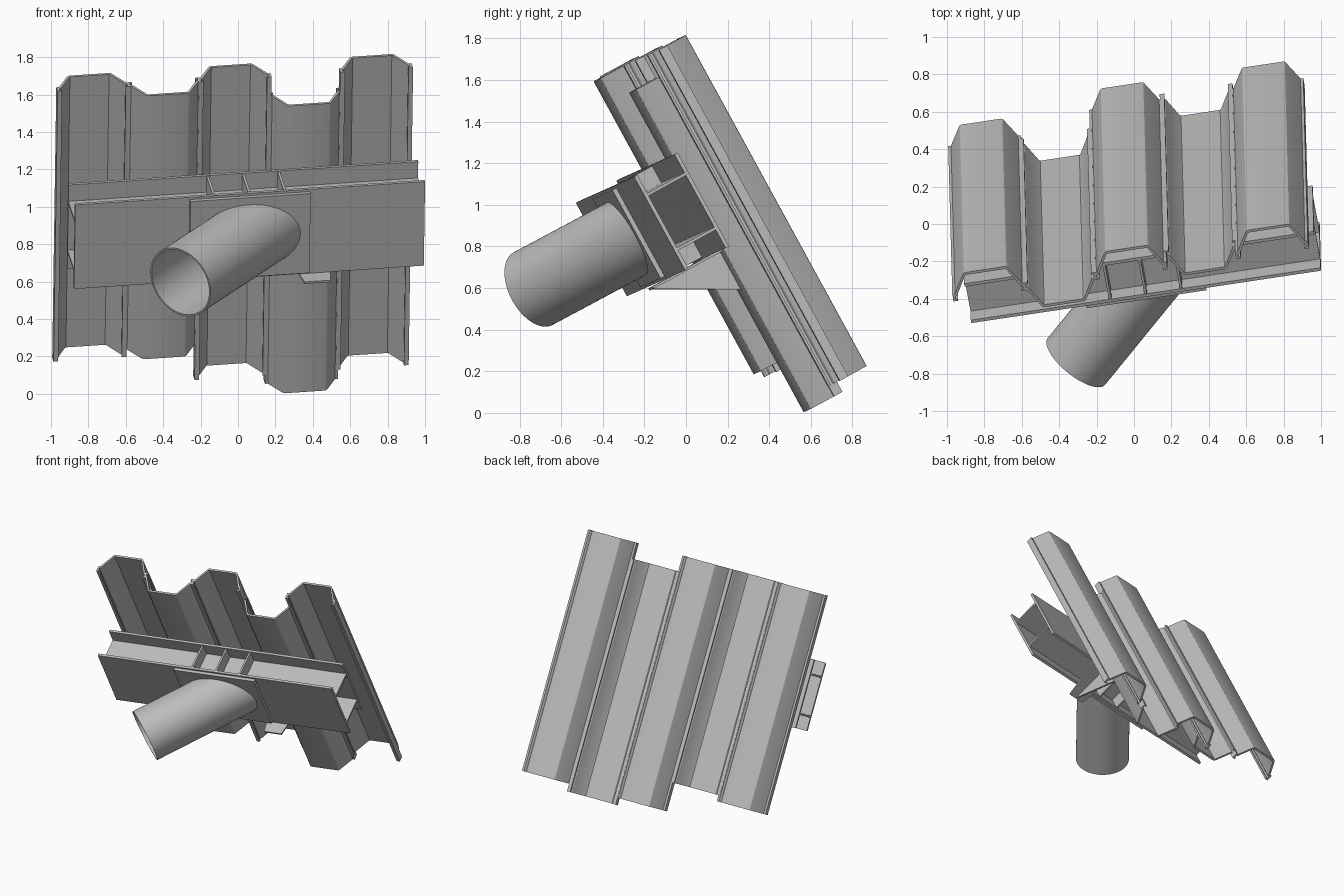
import bpy, bmesh, math
from mathutils import Matrix, Vector

cube = bpy.data.objects.get("Cube")
if cube:
    bpy.data.objects.remove(cube, do_unlink=True)

# Single steel colour
steel = bpy.data.materials.new("grey_steel")
steel.use_nodes = True
steel.diffuse_color = (0.5, 0.5, 0.5, 1)
steel.node_tree.nodes["Principled BSDF"].inputs["Base Color"].default_value = (0.5, 0.5, 0.5, 1)

# Tilted frame: local x along the wall, y up the piles, z out towards the strut
ALONG = Vector((0.9868, 0.1478, 0.0660)).normalized()
UP = Vector((0.013, -0.4796, 0.8774))
UP = (UP - ALONG * UP.dot(ALONG)).normalized()
FRAME = Matrix((ALONG, UP, ALONG.cross(UP))).transposed().to_4x4()


def finish(name, bm):
    bmesh.ops.recalc_face_normals(bm, faces=bm.faces)
    mesh = bpy.data.meshes.new(name)
    bm.to_mesh(mesh)
    bm.free()
    mesh.materials.append(steel)
    for p in mesh.polygons:
        p.use_smooth = True
    mesh.set_sharp_from_angle(angle=math.radians(25))
    obj = bpy.data.objects.new(name, mesh)
    bpy.context.collection.objects.link(obj)
    obj.matrix_world = FRAME
    return obj


def box(name, x, y, z):
    bm = bmesh.new()
    size = [b - a for a, b in (x, y, z)]
    mid = [(a + b) / 2 for a, b in (x, y, z)]
    bmesh.ops.create_cube(bm, size=1, matrix=Matrix.Translation(mid) @ Matrix.Diagonal((*size, 1)))
    return finish(name, bm)


def extrude(name, points, offset):
    bm = bmesh.new()
    face = bm.faces.new([bm.verts.new(p) for p in points])
    new = bmesh.ops.extrude_face_region(bm, geom=[face])["geom"]
    bmesh.ops.translate(bm, vec=offset, verts=[v for v in new if isinstance(v, bmesh.types.BMVert)])
    return finish(name, bm)


# Sheet piles: trough profiles alternating back and front, with hooked edges
PITCH, WALL_Z = 0.383, -0.590
half = [(0.0, 0.140), (0.104, 0.140), (0.111, 0.137), (0.116, 0.131), (0.176, 0.018),
        (0.176, -0.022), (0.188, -0.022), (0.190, 0.020),
        (0.128, 0.125), (0.119, 0.121)]
outer = [(0.106, 0.140), (0.115, 0.137), (0.121, 0.130), (0.182, 0.022), (0.197, 0.022),
         (0.197, -0.024), (0.172, -0.024), (0.172, -0.012), (0.184, -0.012), (0.184, 0.002),
         (0.172, 0.010), (0.112, 0.120), (0.106, 0.125)]
section = outer + [(-x, z) for x, z in reversed(outer)]
spans = [(-0.043, 1.605), (0.0, 1.605), (-0.212, 1.605), (-0.265, 1.485), (-0.208, 1.605)]
for i, (low, high) in enumerate(spans):
    side = -1 if i % 2 == 0 else 1
    cx = 0.057 + (i - 2) * PITCH
    pts = [(cx + x, low, WALL_Z + side * z) for x, z in section]
    extrude(f"sheet_pile_{i + 1}", pts, (0, high - low, 0))

# Waling beam: two flanges and two webs
MID, X0, X1 = 0.8725, -0.870, 1.025
FRONT, REAR = -0.162, -0.405
box("front_flange", (X0, X1), (MID - 0.256, MID + 0.256), (FRONT - 0.018, FRONT))
box("rear_flange", (X0, X1), (MID - 0.256, MID + 0.256), (REAR, REAR + 0.018))
for name, s in (("upper", 1), ("lower", -1)):
    def band(a, b):
        return tuple(sorted((MID + s * a, MID + s * b)))
    box(name + "_web", (X0, X1), band(0.142, 0.156), (REAR + 0.018, FRONT - 0.018))
    # Stiffener ribs behind the strut
    for k in (-1, 0, 1):
        x = 0.077 + k * 0.192
        box(f"{name}_stiffener_{k + 2}", (x - 0.007, x + 0.007), band(0.156, 0.250),
            (REAR + 0.018, FRONT - 0.018))

# Bearing plate on the front flange
PLATE = FRONT + 0.022
box("bearing_plate", (-0.25, 0.402), (MID - 0.242, MID + 0.242), (FRONT, PLATE))

# Hollow strut at 45 degrees, mitred against the plate
axis = Vector((-1, 0, 1)).normalized()
mouth = Vector((-0.373, MID, 0.302))
e1, e2 = Vector((0, 1, 0)), Vector((1, 0, 1)).normalized()
bm = bmesh.new()
N = 64
rings = []
for radius, mitred in ((0.198, True), (0.198, False), (0.189, False), (0.189, True)):
    ring = []
    for i in range(N):
        a = math.tau * i / N
        p = mouth + radius * (math.cos(a) * e1 + math.sin(a) * e2)
        if mitred:
            p += axis * ((PLATE - p.z) / axis.z)
        ring.append(bm.verts.new(p))
    rings.append(ring)
for r in range(4):
    a, b = rings[r], rings[(r + 1) % 4]
    for i in range(N):
        j = (i + 1) % N
        bm.faces.new((a[i], a[j], b[j], b[i]))
finish("strut_tube", bm)

# Support bracket below the beam, fixed to the fourth pile
TOP, BACK = MID - 0.256, -0.450
extrude("bracket_seat", [(0.35, TOP, BACK), (0.52, TOP, BACK), (0.52, TOP, -0.16),
                         (0.505, TOP, -0.07), (0.365, TOP, -0.07), (0.35, TOP, -0.16)], (0, -0.012, 0))
extrude("bracket_gusset", [(0.428, TOP - 0.012, BACK), (0.428, TOP - 0.012, -0.075),
                           (0.428, 0.40, BACK)], (0.014, 0, 0))
